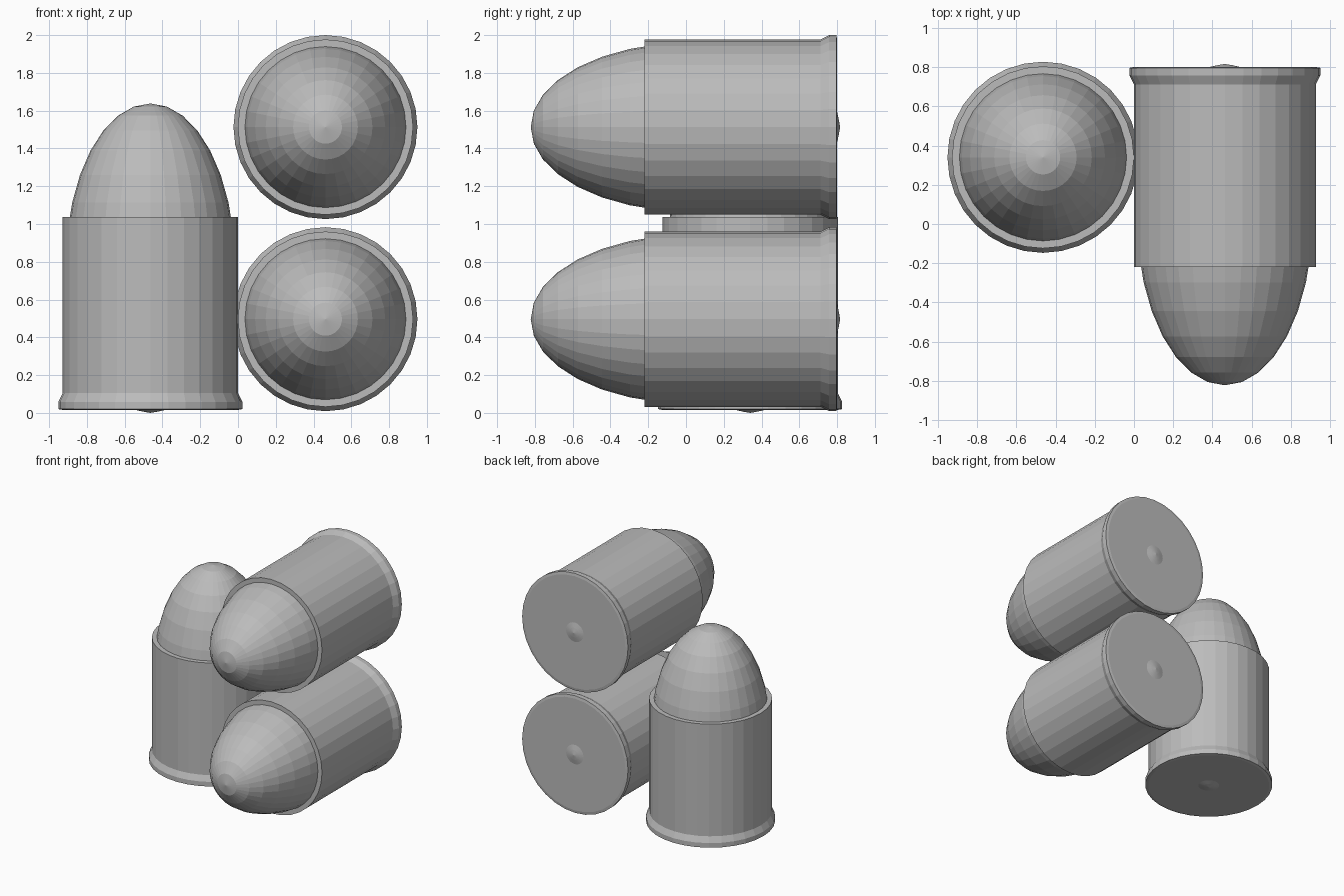
import bpy, bmesh, math
from mathutils import Matrix, Vector

cube = bpy.data.objects.get("Cube")
if cube:
    bpy.data.objects.remove(cube, do_unlink=True)

# Single plain metal colour
metal = bpy.data.materials.new("grey_metal")
metal.use_nodes = True
grey = (0.5, 0.5, 0.5, 1)
metal.diffuse_color = grey
metal.node_tree.nodes["Principled BSDF"].inputs["Base Color"].default_value = grey

SIDES = 32


def lathe(name, profile):
    """Spin a (radius, height) profile around z into a flat-shaded mesh."""
    bm = bmesh.new()
    verts = [bm.verts.new((r, 0, z)) for r, z in profile]
    edges = [bm.edges.new(pair) for pair in zip(verts, verts[1:])]
    bmesh.ops.spin(bm, geom=verts + edges, cent=(0, 0, 0), axis=(0, 0, 1),
                   angle=math.tau, steps=SIDES, use_duplicate=False)
    bmesh.ops.remove_doubles(bm, verts=bm.verts, dist=0.0005)
    bmesh.ops.recalc_face_normals(bm, faces=bm.faces)
    mesh = bpy.data.meshes.new(name)
    bm.to_mesh(mesh)
    bm.free()
    mesh.materials.append(metal)
    return mesh


# Case with a flared rim, base at height zero
MOUTH, LENGTH = 1.02, 1.622
case = lathe("case", [(0, 0), (0.465, 0), (0.487, 0.004), (0.487, 0.042),
                      (0.464, 0.088), (0.464, MOUTH), (0, MOUTH)])

# Elliptical nose, its lowest ring sunk into the case
NOSE_RADIUS, NOSE_HEIGHT = 0.448, 0.85
angles = [math.radians(11.25 * i) for i in range(8)]
nose = lathe("nose", [(NOSE_RADIUS * math.sin(a),
                       LENGTH - NOSE_HEIGHT * (1 - math.cos(a))) for a in angles])

# Shallow primer dome under the base
primer = lathe("primer", [(0, -0.016), (0.04, -0.009), (0.08, 0), (0.08, 0.01), (0, 0.01)])

# One standing round and two lying rounds stacked with noses forward
lying = Matrix.Rotation(math.pi / 2, 4, "X")
rounds = {
    "standing": ((-0.464, 0.34, 0.016), Matrix()),
    "lower": ((0.463, 0.8, 0.496), lying),
    "upper": ((0.463, 0.8, 1.513), lying),
}
for label, (place, turn) in rounds.items():
    for mesh in (case, nose, primer):
        part = bpy.data.objects.new(f"{label}_{mesh.name}", mesh)
        part.matrix_world = Matrix.Translation(Vector(place)) @ turn
        bpy.context.collection.objects.link(part)
